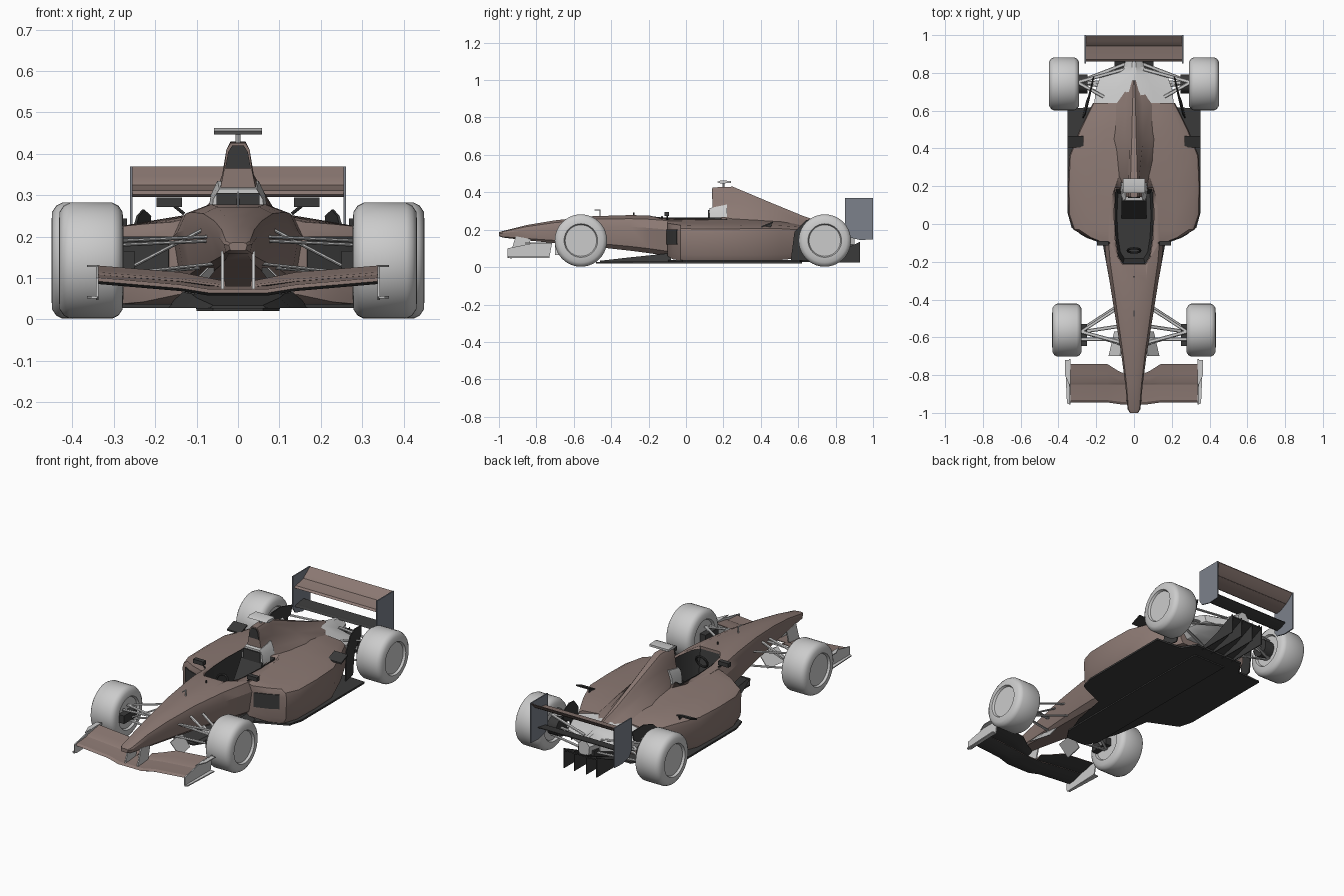
import bpy, bmesh, math
from mathutils import Vector

if "Cube" in bpy.data.objects:
    bpy.data.objects.remove(bpy.data.objects["Cube"])


def paint(name, rgb):
    m = bpy.data.materials.new(name)
    m.diffuse_color = (*rgb, 1)
    m.use_nodes = True
    m.node_tree.nodes["Principled BSDF"].inputs["Base Color"].default_value = m.diffuse_color
    return m


BROWN = paint("brown_paint", (0.26, 0.19, 0.17))
BLACK = paint("carbon_black", (0.042, 0.042, 0.042))
SLATE = paint("slate", (0.2, 0.22, 0.26))


def mesh(name, verts, faces, mat=None, mirror=False, under=None):
    me = bpy.data.meshes.new(name)
    me.from_pydata([tuple(v) for v in verts], [], faces)
    bm = bmesh.new()
    bm.from_mesh(me)
    bmesh.ops.recalc_face_normals(bm, faces=bm.faces)
    bm.to_mesh(me)
    bm.free()
    ob = bpy.data.objects.new(name, me)
    bpy.context.collection.objects.link(ob)
    for m in (mat, under):
        if m:
            me.materials.append(m)
    for p in me.polygons:
        p.use_smooth = True
        if under and p.normal.z < -0.3:
            p.material_index = 1
    me.set_sharp_from_angle(angle=math.radians(30))
    if mirror:
        ob.modifiers.new("Mirror", "MIRROR")
    return ob


def loft(name, rings, mat=None, mirror=False, under=None, open_end=False):
    n = len(rings[0])
    verts = [p for r in rings for p in r]
    faces = [(i * n + j, i * n + (j + 1) % n, (i + 1) * n + (j + 1) % n, (i + 1) * n + j)
             for i in range(len(rings) - 1) for j in range(n)]
    faces.append(tuple(range(n)))
    if not open_end:
        faces.append(tuple(range(len(verts) - n, len(verts))))
    return mesh(name, verts, faces, mat, mirror, under)


def sym(y, half):
    """Full cross-section at y from its right half, top to bottom."""
    return [(x, y, z) for x, z in half] + [(-x, y, z) for x, z in reversed(half)]


def plate(name, yz, x0, x1, mat=None, mirror=True):
    return loft(name, [[(x, y, z) for y, z in yz] for x in (x0, x1)], mat, mirror)


def slab(name, xy, z0, z1, mat=None, mirror=False):
    return loft(name, [[(x, y, z) for x, y in xy] for z in (z0, z1)], mat, mirror)


def box(name, x, y, z, mat=None, mirror=True):
    return plate(name, [(y[0], z[0]), (y[1], z[0]), (y[1], z[1]), (y[0], z[1])], *x, mat, mirror)


def rod(name, a, b, r=0.006, mat=None, mirror=True, n=8, flat=(1, 1, 1)):
    a, b, flat = Vector(a), Vector(b), Vector(flat)
    q = (b - a).to_track_quat("Z", "Y")
    circle = [(q @ Vector((r * math.cos(t), r * math.sin(t), 0))) * flat
              for t in (2 * math.pi * k / n for k in range(n))]
    return loft(name, [[p + c for c in circle] for p in (a, b)], mat, mirror)


def foil(x, yl, zl, yt, zt, t=0.008):
    """Thin wing section at x, from leading to trailing edge."""
    at = lambda f, d: (x, yl + (yt - yl) * f, zl + (zt - zl) * f + d)
    return [at(0, 0), at(0.12, t * 0.6), at(0.5, t * 0.3), at(1, 0.002),
            at(1, -0.002), at(0.5, -t), at(0.12, -t * 0.7)]


def vec_mul(self, other):
    return Vector(p * q for p, q in zip(self, other))


# Chassis: nose and cockpit tub (y, half width, top, bottom)
rings = []
for y, w, zt, zb in [(-1, .022, .186, .166), (-.98, .034, .193, .158), (-.85, .046, .225, .143),
                     (-.7, .066, .25, .128), (-.5, .098, .272, .11), (-.3, .13, .278, .088),
                     (-.2, .147, .276, .075), (-.1, .156, .27, .06), (.1, .156, .27, .05), (.3, .13, .26, .05)]:
    h = zt - zb
    rings.append(sym(y, [(.5 * w, zt), (.86 * w, zt - .1 * h), (w, zt - .33 * h),
                         (.88 * w, zb + .12 * h), (.68 * w, zb)]))
chassis = loft("chassis", rings, BROWN)

# Cockpit opening with dark lining
hole = [(.06, -.215), (.085, -.175), (.1, -.08), (.106, .05), (.1, .19)]
hole += [(-x, y) for x, y in reversed(hole)]
cutter = slab("cockpit_cutter", hole, .1, .4)
cutter.hide_render = cutter.hide_viewport = True
cut = chassis.modifiers.new("Cockpit", "BOOLEAN")
cut.operation, cut.object, cut.solver = "DIFFERENCE", cutter, "EXACT"
loft("cockpit_lining", [[(x * s, y * s, z) for x, y in hole] for s, z in ((.85, .105), (.985, .264))],
     BLACK, open_end=True)
plate("seat_back", [(.03, .11), (.12, .25), (.15, .25), (.08, .11)], -.065, .065, BLACK, False)
bpy.ops.mesh.primitive_torus_add(major_radius=.034, minor_radius=.006, major_segments=20, minor_segments=8,
                                 location=(0, -.14, .235), rotation=(math.radians(70), 0, 0))
wheel = bpy.context.object
wheel.name = "steering_wheel"
wheel.data.materials.append(BLACK)

# Sidepods (y, inner x, inner top, outer x, outer top, bottom)
rings = []
for y, xi, zi, xo, zo, zb in [(-.1, .12, .25, .165, .225, .06), (-.07, .12, .25, .25, .22, .042),
                              (-.03, .12, .25, .32, .214, .036), (.05, .12, .252, .347, .21, .035),
                              (.2, .11, .255, .35, .21, .035), (.36, .03, .262, .343, .212, .035),
                              (.5, .02, .255, .287, .212, .038), (.58, .02, .242, .248, .207, .045),
                              (.64, .02, .228, .218, .2, .05)]:
    lerp = lambda f: xi + (xo - xi) * f
    rings.append([(x, y, z) for x, z in [
        (xi, zi), (lerp(.45), zi * .6 + zo * .4), (lerp(.85), zo + .01), (xo - .006, zo - .006),
        (xo, zo - .03), (xo - .004, zb + .03), (xo - .02, zb), (xi, zb)]])
loft("sidepod", rings, BROWN, True)
inlet = [(.168, -.103), (.25, -.074), (.29, -.051)]
slab("sidepod_inlet", inlet + [(x - .01, y + .03) for x, y in reversed(inlet)], .12, .2, BLACK, True)

# Engine cover with air intake
rings = [sym(y, h) for y, h in [
    (.142, [(.018, .426), (.028, .41), (.034, .36), (.046, .3), (.06, .22)]),
    (.25, [(.018, .43), (.028, .41), (.038, .35), (.06, .29), (.1, .22)]),
    (.45, [(.012, .346), (.024, .33), (.048, .29), (.09, .262), (.15, .2)]),
    (.63, [(.008, .272), (.02, .262), (.045, .24), (.09, .228), (.13, .18)]),
    (.76, [(.003, .228), (.006, .224), (.012, .215), (.02, .205), (.03, .18)])]]
loft("engine_cover", rings, BROWN)
loft("air_intake", [sym(y, [(.014, .42), (.024, .404), (.031, .365)]) for y in (.138, .16)], BLACK)
loft("headrest", [sym(.125, [(.045, .315), (.06, .29), (.065, .24)]),
                  sym(.22, [(.05, .335), (.066, .3), (.075, .24)])])
box("headrest_pad", (-.052, .052), (.118, .14), (.245, .305), BLACK, False)
rod("camera_post", (0, .2, .42), (0, .2, .452), .006, None, False)
plate("camera_bar", [(.165, .455), (.185, .463), (.24, .461), (.24, .45), (.185, .447)], -.058, .058, None, False)

# Grey rear deck and gearbox tail
loft("rear_deck", [sym(y, h) for y, h in [
    (.62, [(.03, .235), (.12, .214), (.212, .192), (.208, .12), (.18, .08)]),
    (.71, [(.025, .226), (.1, .203), (.203, .178), (.195, .125), (.15, .1)]),
    (.79, [(.015, .212), (.06, .19), (.175, .165), (.165, .13), (.07, .11)]),
    (.83, [(.01, .205), (.03, .187), (.055, .165), (.05, .12), (.03, .11)]),
    (.9, [(.008, .195), (.02, .185), (.035, .165), (.03, .12), (.02, .11)])]])
plate("gearbox", [(.62, .04), (.62, .15), (.88, .14), (.88, .11), (.75, .06)], -.05, .05, BLACK, False)

# Floor, plank, splitter and diffuser
outline = [(.15, -.1), (.33, -.02), (.352, .06), (.352, .61), (.2, .62), (.15, .7)]
slab("floor", outline + [(-x, y) for x, y in reversed(outline)], .027, .037, BLACK)
outline = [(.06, -.48), (.1, -.42), (.1, .62)]
slab("plank", outline + [(-x, y) for x, y in reversed(outline)], .02, .028, BLACK)
loft("splitter", [sym(-.46, [(.06, .034), (.07, .026)]), sym(-.3, [(.1, .052), (.13, .028)]),
                  sym(-.08, [(.13, .075), (.17, .028)])], BLACK)
plate("diffuser_roof", [(.65, .028), (.8, .065), (.93, .12), (.93, .127), (.8, .073), (.65, .038)],
      -.1, .1, BLACK, False)
for i, x in enumerate((.035, .098)):
    plate(f"diffuser_fin_{i}", [(.68, .025), (.93, .025), (.93, .135), (.8, .075), (.68, .04)],
          x, x + .004, BLACK)
panel = [(.56, .035), (.58, .19), (.64, .25), (.7, .265), (.78, .25), (.77, .2), (.68, .15), (.65, .035)]
loft("rear_flow_panel", [[(.285 - .06 * (y - .5) / .28 - z * .05 + t, y, z) for y, z in panel]
                         for t in (-.003, .003)], BLACK, True)
loft("winglet", [[(x, y, z) for y, z in [(.405, .212), (.465, .236), (.465, .244), (.405, .22)]]
                 for x in (.268, .352)], BLACK, True)
plate("winglet_stay", [(.41, .19), (.41, .22), (.46, .24), (.45, .19)], .275, .281, BLACK)

# Front wing: main plane, flaps, end plates and pylons
span = [(-.338, .092), (-.14, .075), (-.07, .064), (.07, .064), (.14, .075), (.338, .092)]
loft("front_wing", [foil(x, -.955 if abs(x) < .1 else -.945, z, -.84, z + .015, .012) for x, z in span],
     BROWN, under=BLACK)
loft("front_flap", [foil(x, -.85, z, yt, zt, .006) for x, z, yt, zt in
                    [(.03, .078, -.8, .09), (.08, .084, -.78, .1), (.14, .092, -.742, .112),
                     (.338, .108, -.74, .128)]], BROWN, True, BLACK)
plate("front_endplate", [(-.955, .055), (-.94, .047), (-.73, .055), (-.715, .132), (-.8, .132), (-.955, .1)],
      .337, .343)
slab("endplate_lip", [(.34, -.86), (.365, -.8), (.365, -.72), (.34, -.72)], .126, .131, None, True)
slab("endplate_foot", [(.34, -.955), (.355, -.95), (.365, -.73), (.34, -.73)], .05, .056, None, True)
plate("wing_pylon", [(-.94, .07), (-.85, .075), (-.83, .15), (-.91, .165)], .034, .041)

# Rear wing
for name, sec, mat in [("rear_wing_main", (.86, .302, .945, .323, .012), BROWN),
                       ("rear_wing_flap", (.94, .322, .998, .367, .008), BROWN),
                       ("rear_beam_wing", (.865, .195, .94, .212, .01), BLACK)]:
    loft(name, [foil(x, *sec) for x in (-.257, .257)], mat)
plate("rear_endplate", [(.85, .37), (1, .37), (1, .148), (.93, .145), (.87, .16), (.85, .19)],
      .255, .261, SLATE)


# Wheels, hubs and suspension
def tyre(name, y, x0, x1):
    prof = [(.012, .078), (.012, .084), (0, .09), (.002, .118), (.012, .133), (.026, .14)]
    prof = [(x0 + d, r) for d, r in prof] + [(x1 - d, r) for d, r in reversed(prof)]
    loft(name, [[(x, y + r * math.cos(a), .142 + r * math.sin(a))
                 for a in (2 * math.pi * k / 40 for k in range(40))] for x, r in prof], None, True)


tyre("front_wheel", -.562, .277, .433)
tyre("rear_wheel", .742, .29, .451)
box("front_brake_duct", (.25, .285), (-.645, -.53), (.12, .165), BLACK)
rod("rear_brake_hub", (.245, .742, .142), (.31, .742, .142), .05, BLACK, n=16)
arms = {
    "front_arm": [((.28, -.57, .19), (.08, -.44, .2)), ((.28, -.57, .19), (.06, -.63, .2)),
                  ((.28, -.56, .11), (.08, -.43, .125)), ((.28, -.57, .11), (.05, -.64, .135)),
                  ((.27, -.57, .12), (.07, -.54, .225)), ((.28, -.61, .18), (.06, -.61, .19))],
    "rear_arm": [((.3, .75, .2), (.1, .64, .19)), ((.3, .75, .2), (.05, .82, .18)),
                 ((.3, .74, .09), (.05, .64, .08)), ((.3, .75, .09), (.04, .85, .12)),
                 ((.29, .75, .1), (.1, .72, .19)), ((.3, .742, .142), (.06, .76, .135))]}
for name, pairs in arms.items():
    for i, (a, b) in enumerate(pairs):
        rod(f"{name}_{i}", a, b, flat=(1, 1.6, .7))

# Turning vanes, mirrors and aerials
loft("turning_vane", [[(.05 + t, -.57, .125), (.07 + t, -.7, .125), (.13 + t, -.7, .065), (.1 + t, -.57, .06)]
                      for t in (0, .005)], None, True)
box("mirror", (.135, .197), (-.115, -.09), (.272, .294), BLACK)
rod("mirror_stay", (.13, -.1, .255), (.155, -.1, .275), .004, BLACK)
rod("nose_tube", (0, -.46, .27), (0, -.46, .306), .003, None, False)
rod("nose_tube_tip", (0, -.49, .306), (0, -.457, .306), .003, None, False)
rod("aerial", (0, -.28, .275), (0, -.28, .292), .004, BLACK, False)
